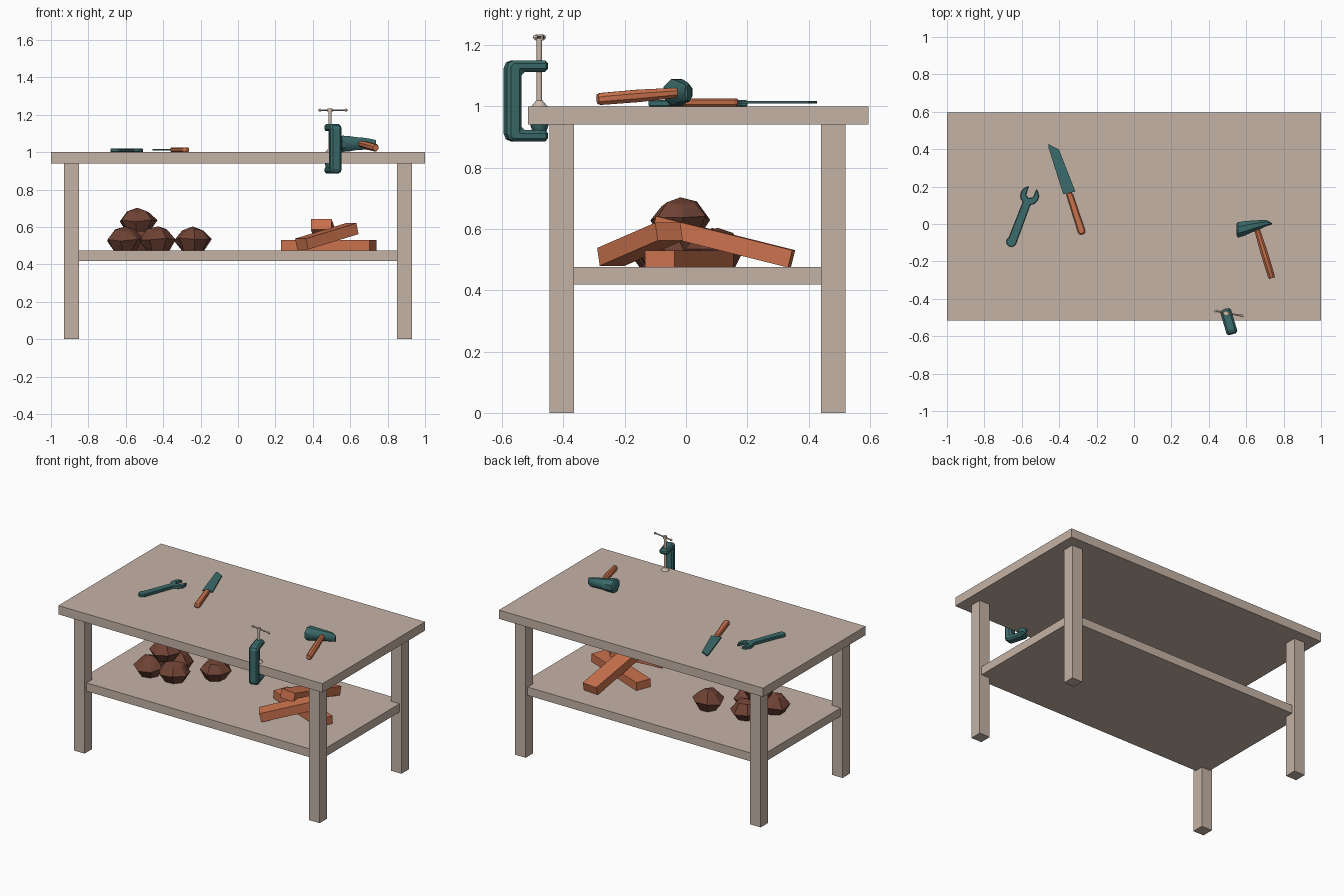
import bpy, bmesh, random
from math import sin, cos, pi, radians
from mathutils import Matrix, Vector

cube = bpy.data.objects.get("Cube")
if cube:
    bpy.data.objects.remove(cube, do_unlink=True)


def material(name, rgb):
    m = bpy.data.materials.new(name)
    m.use_nodes = True
    m.diffuse_color = (*rgb, 1)
    m.node_tree.nodes["Principled BSDF"].inputs["Base Color"].default_value = (*rgb, 1)
    return m


WOOD = material("pale wood", (0.56, 0.45, 0.38))
ORANGE = material("orange wood", (0.6, 0.17, 0.075))
TEAL = material("teal metal", (0.045, 0.15, 0.15))
BROWN = material("brown stone", (0.16, 0.055, 0.035))
STEEL = material("pale metal", (0.62, 0.5, 0.42))


def place(x, y, z, turn=0, tilt=0):
    return (Matrix.Translation((x, y, z)) @ Matrix.Rotation(radians(turn), 4, 'Z')
            @ Matrix.Rotation(radians(tilt), 4, 'Y'))


def finish(name, bm, mat, matrix=Matrix(), bevel=0, smooth=False):
    bmesh.ops.recalc_face_normals(bm, faces=bm.faces)
    me = bpy.data.meshes.new(name)
    bm.to_mesh(me)
    bm.free()
    me.materials.append(mat)
    ob = bpy.data.objects.new(name, me)
    bpy.context.collection.objects.link(ob)
    ob.matrix_world = matrix
    if bevel:
        mod = ob.modifiers.new("bevel", 'BEVEL')
        mod.width = bevel
        mod.segments = 1
    if smooth:
        bpy.ops.object.select_all(action='DESELECT')
        ob.select_set(True)
        bpy.context.view_layer.objects.active = ob
        bpy.ops.object.shade_smooth_by_angle(angle=radians(40))
    return ob


def box(name, size, mat, matrix, bevel=0):
    bm = bmesh.new()
    bmesh.ops.create_cube(bm, size=1, matrix=Matrix.Diagonal((*size, 1)))
    return finish(name, bm, mat, matrix, bevel)


def prism(name, points, depth, mat, matrix, bevel=0):
    """Extrude a flat outline along its local z."""
    bm = bmesh.new()
    face = bm.faces.new([bm.verts.new((x, y, 0)) for x, y in points])
    out = bmesh.ops.extrude_face_region(bm, geom=[face])
    moved = [v for v in out["geom"] if isinstance(v, bmesh.types.BMVert)]
    bmesh.ops.translate(bm, verts=moved, vec=(0, 0, depth))
    return finish(name, bm, mat, matrix, bevel)


def loft(name, sections, mat, matrix=Matrix(), sides=8):
    """Skin rings given as (centre, half width, half height), set along x."""
    bm = bmesh.new()
    rings = []
    for (x, y, z), w, h in sections:
        angles = [2 * pi * (i + 0.5) / sides for i in range(sides)]
        rings.append([bm.verts.new((x, y + w * cos(a), z + h * sin(a))) for a in angles])
    for a, b in zip(rings, rings[1:]):
        for i in range(sides):
            j = (i + 1) % sides
            bm.faces.new((a[i], a[j], b[j], b[i]))
    bm.faces.new(rings[0])
    bm.faces.new(rings[-1])
    return finish(name, bm, mat, matrix, smooth=True)


def rod(name, start, end, r1, r2, mat, sides=10):
    start, end = Vector(start), Vector(end)
    bm = bmesh.new()
    bmesh.ops.create_cone(bm, cap_ends=True, segments=sides, radius1=r1, radius2=r2,
                          depth=(end - start).length)
    turn = (end - start).to_track_quat('Z', 'Y').to_matrix().to_4x4()
    return finish(name, bm, mat, Matrix.Translation((start + end) / 2) @ turn, smooth=True)


# Workbench
box("table_top", (2, 1.11, 0.06), WOOD, place(0, 0.04, 0.97))
box("lower_shelf", (1.83, 0.92, 0.057), WOOD, place(0, 0.0375, 0.447))
for side, x in (("left", 0.89), ("right", -0.89)):
    for end, y in (("front", -0.405), ("back", 0.48)):
        box(f"{end}_{side}_leg", (0.08, 0.08, 0.94), WOOD, place(x, y, 0.47))

# Stacked planks on the shelf
box("flat_plank", (0.51, 0.105, 0.055), ORANGE, place(0.485, 0.01, 0.5025, -22))
box("front_leaning_plank", (0.34, 0.1, 0.06), ORANGE, place(0.475, -0.15, 0.55, 35, -14))
box("back_leaning_plank", (0.46, 0.11, 0.058), ORANGE, place(0.465, 0.122, 0.558, 85, 14))

# Pile of faceted stones
random.seed(4)
stones = [(-0.605, -0.09, 0.475), (-0.43, -0.07, 0.475), (-0.51, 0.08, 0.475),
          (-0.24, 0.1, 0.475), (-0.535, -0.02, 0.575)]
for n, spot in enumerate(stones):
    bm = bmesh.new()
    # Stacked rings widen to a belt, then close to a blunt peak
    rings = []
    for r, z in ((0.065, 0), (0.102, 0.06), (0.06, 0.108)):
        rings.append([bm.verts.new((r * cos(a) * random.uniform(0.94, 1.04),
                                    r * sin(a) * random.uniform(0.94, 1.04),
                                    z + (random.uniform(-0.012, 0.008) if z else 0)))
                      for a in [2 * pi * i / 7 for i in range(7)]])
    bm.verts.new((0.005, 0, 0.128))
    bmesh.ops.convex_hull(bm, input=bm.verts)
    finish(f"stone_{n + 1}", bm, BROWN, place(*spot, n * 40))

# Wrench: rounded tail, slim shank, open jaw
tail = [(0.028 * cos(a), 0.028 * sin(a)) for a in [radians(50 + 40 * i) for i in range(7)]]
jaw = [(0.265 + 0.05 * cos(a), 0.05 * sin(a)) for a in [radians(-155 + 26 * i) for i in range(6)]]
slot = [(0.29, -0.022), (0.262, -0.02), (0.25, 0), (0.262, 0.02), (0.29, 0.022)]
jaw_top = [(x, -y) for x, y in reversed(jaw)]
prism("wrench", tail + jaw + slot + jaw_top, 0.02, TEAL,
      place(-0.655, -0.095, 1.0, 68.5), 0.003)

# Knife, lying flat
knife = place(-0.275, -0.055, 1.0, 108)
prism("knife_handle", [(0, -0.012), (0.012, -0.02), (0.225, -0.017), (0.235, -0.01),
                       (0.235, 0.012), (0.225, 0.017), (0.012, 0.02), (0, 0.012)],
      0.026, ORANGE, knife, 0.006)
prism("knife_blade", [(0.23, -0.034), (0.47, -0.02), (0.515, 0.024), (0.5, 0.03),
                      (0.235, 0.032)], 0.008, TEAL, knife @ Matrix.Translation((0, 0, 0.009)))

# Hammer resting on its head
loft("hammer_head", [((0.549, -0.03, 1.045), 0.034, 0.036), ((0.556, -0.032, 1.045), 0.045, 0.047),
                     ((0.59, -0.024, 1.045), 0.042, 0.045), ((0.635, -0.012, 1.046), 0.033, 0.037),
                     ((0.68, -0.002, 1.045), 0.025, 0.034), ((0.712, 0.005, 1.043), 0.016, 0.03),
                     ((0.738, 0.001, 1.042), 0.004, 0.024)], TEAL)
grip = Vector((0.655, -0.02, 1.045)) - Vector((0.737, -0.288, 1.023))
loft("hammer_handle", [((0, 0, 0), 0.016, 0.017), ((0.01, 0, 0), 0.02, 0.021),
                       ((0.14, 0, 0), 0.021, 0.022), ((grip.length, 0, 0), 0.016, 0.017)],
     ORANGE, Matrix.Translation((0.737, -0.288, 1.023)) @ grip.to_track_quat('X', 'Z').to_matrix().to_4x4())

# Clamp gripping the front edge: upright C frame turned outward
upright = place(0.487, -0.455, 0, -73.5) @ Matrix.Rotation(pi / 2, 4, 'X')
prism("clamp_frame", [(0, 0.885), (0.125, 0.885), (0.14, 0.9), (0.14, 1.135), (0.125, 1.15),
                      (0, 1.15), (0, 1.112), (0.09, 1.112), (0.09, 0.922), (0, 0.922)],
      0.06, TEAL, upright @ Matrix.Translation((0, 0, -0.03)), 0.012)
sx, sy = 0.492, -0.478
rod("clamp_lower_pad", (sx, sy, 0.915), (sx, sy, 0.94), 0.022, 0.03, TEAL)
rod("clamp_screw", (sx, sy, 1.005), (sx, sy, 1.225), 0.009, 0.009, STEEL)
rod("clamp_screw_foot", (sx, sy, 1.0), (sx, sy, 1.018), 0.026, 0.011, STEEL)
rod("clamp_screw_head", (sx, sy, 1.215), (sx, sy, 1.234), 0.013, 0.013, STEEL)
ends = [(0.438, -0.465, 1.225), (0.578, -0.491, 1.225)]
rod("clamp_bar", *ends, 0.0045, 0.0045, STEEL, 8)
for side, spot in zip(("right", "left"), ends):
    bm = bmesh.new()
    bmesh.ops.create_uvsphere(bm, u_segments=8, v_segments=6, radius=0.008)
    finish(f"clamp_bar_{side}_knob", bm, STEEL, Matrix.Translation(spot), smooth=True)
